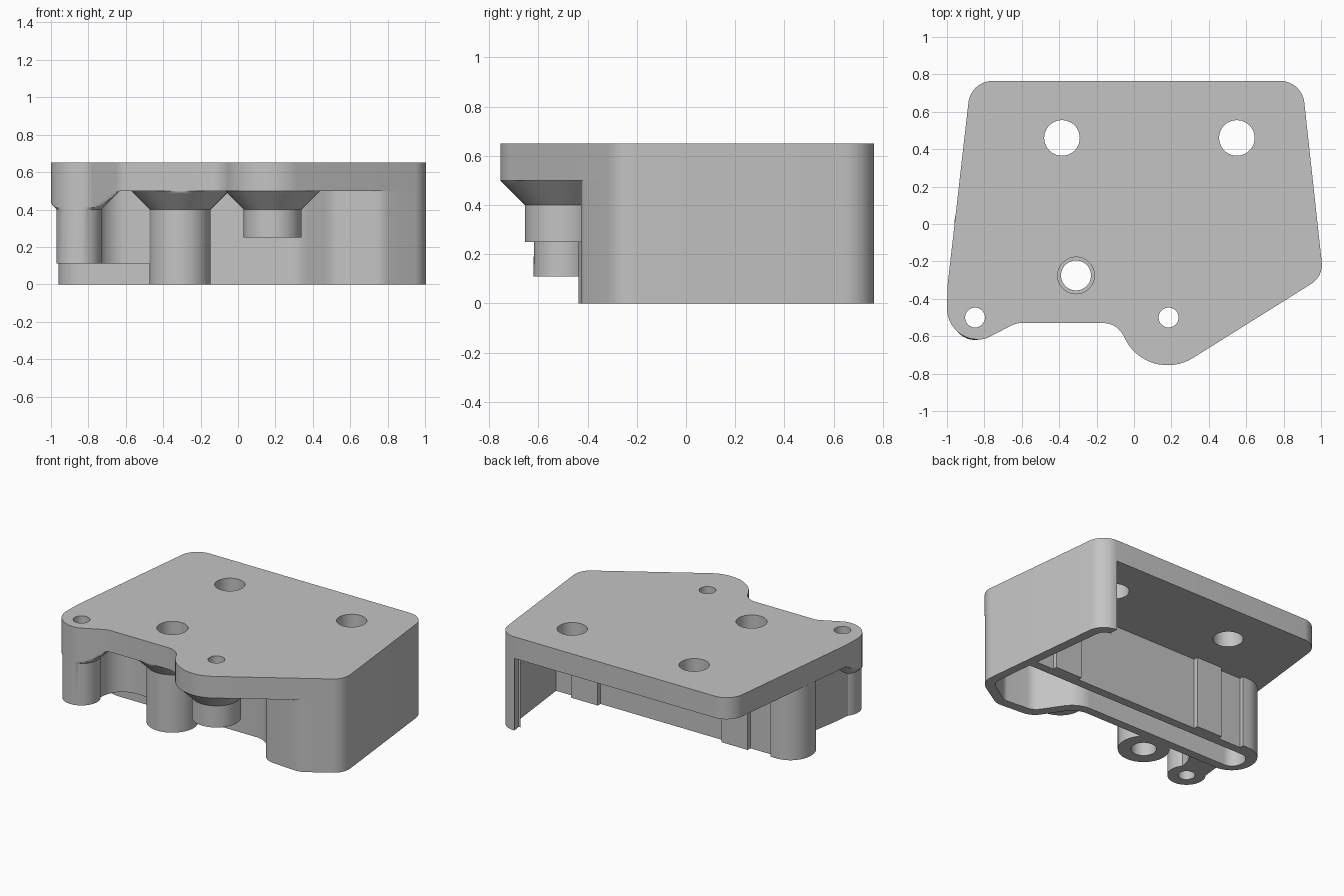
import bpy, bmesh, math
from mathutils import Vector

if "Cube" in bpy.data.objects:
    bpy.data.objects.remove(bpy.data.objects["Cube"])

grey = bpy.data.materials.new("light grey")
grey.use_nodes = True
grey.diffuse_color = (0.55, 0.55, 0.55, 1)
grey.node_tree.nodes["Principled BSDF"].inputs["Base Color"].default_value = grey.diffuse_color

TOP, UNDER, FLARE = 0.65, 0.5, 0.4
SIDES = 96


def fillet(corners):
    """Round each (x, y, radius) corner of a closed outline."""
    out = []
    n = len(corners)
    for i, (x, y, r) in enumerate(corners):
        p = Vector((x, y))
        if r == 0:
            out.append(p)
            continue
        a = (Vector(corners[i - 1][:2]) - p).normalized()
        b = (Vector(corners[(i + 1) % n][:2]) - p).normalized()
        half = a.angle(b) / 2
        start = p + a * (r / math.tan(half))
        centre = p + (a + b).normalized() * (r / math.sin(half))
        arm = start - centre
        turn = math.pi - 2 * half
        if a.x * b.y - a.y * b.x > 0:
            turn = -turn
        steps = max(3, int(abs(turn) / math.radians(6)))
        for k in range(steps + 1):
            t = turn * k / steps
            c, s = math.cos(t), math.sin(t)
            out.append(centre + Vector((arm.x * c - arm.y * s, arm.x * s + arm.y * c)))
    return out


def direction(k):
    return Vector((math.cos(math.tau * k / SIDES), math.sin(math.tau * k / SIDES)))


def circle(x, y, r):
    return [Vector((x, y)) + direction(k) * r for k in range(SIDES)]


def finish(bm, name):
    mesh = bpy.data.meshes.new(name)
    bm.to_mesh(mesh)
    bm.free()
    mesh.materials.append(grey)
    obj = bpy.data.objects.new(name, mesh)
    bpy.context.collection.objects.link(obj)
    bpy.ops.object.select_all(action="DESELECT")
    obj.select_set(True)
    bpy.context.view_layer.objects.active = obj
    bpy.ops.object.shade_smooth_by_angle(angle=math.radians(25))


def prism(name, outlines, z0, z1):
    """Solid from an outer outline followed by any hole outlines."""
    bm = bmesh.new()
    above, edges = {}, []
    for pts in outlines:
        loop = [bm.verts.new((p.x, p.y, z0)) for p in pts]
        edges += [bm.edges.new((loop[i - 1], loop[i])) for i in range(len(loop))]
        for v in loop:
            above[v] = bm.verts.new((v.co.x, v.co.y, z1))
    bmesh.ops.triangle_fill(bm, use_beauty=True, edges=edges, normal=(0, 0, 1))
    for f in list(bm.faces):
        bm.faces.new([above[v] for v in f.verts])
    for e in edges:
        a, b = e.verts
        bm.faces.new((a, b, above[b], above[a]))
    bmesh.ops.recalc_face_normals(bm, faces=bm.faces)
    finish(bm, name)


def reach(origin, ray, outline):
    """Distance from origin along ray to the outline."""
    best = 10.0
    for i, q in enumerate(outline):
        p = outline[i - 1] - origin
        edge = q - outline[i - 1]
        det = ray.x * edge.y - ray.y * edge.x
        if abs(det) > 1e-9:
            t = (p.x * edge.y - p.y * edge.x) / det
            u = (p.x * ray.y - p.y * ray.x) / det
            if t > 0 and 0 <= u <= 1:
                best = min(best, t)
    return best


def boss(name, x, y, r, z0, bore, limit):
    """Hollow post flaring out under the plate, trimmed to the limit outline."""
    bottom = bore[-1][0]
    rings = [(circle(x, y, b), z) for b, z in bore]
    rings += [(circle(x, y, bottom), z0), (circle(x, y, r), z0)]
    origin = Vector((x, y))
    room = [reach(origin, direction(k), limit) for k in range(SIDES)]
    for step in range(11):
        grow = (UNDER - FLARE) * step / 10
        pts = [origin + direction(k) * min(r + grow, room[k]) for k in range(SIDES)]
        rings.append((pts, FLARE + grow))
    bm = bmesh.new()
    loops = [[bm.verts.new((p.x, p.y, z)) for p in pts] for pts, z in rings]
    for lo, hi in zip(loops, loops[1:]):
        for i in range(SIDES):
            bm.faces.new((lo[i - 1], lo[i], hi[i], hi[i - 1]))
    finish(bm, name)


# Top plate with five screw holes
plate = fillet([
    (-0.872, 0.765, 0.13), (0.898, 0.765, 0.13), (1.012, -0.28, 0.12),
    (0.07, -0.87, 0.255), (-0.087, -0.53, 0.12), (-0.63, -0.53, 0.1),
    (-0.8, -0.617, 0.1), (-1.003, -0.617, 0.165), (-0.997, -0.33, 0)])
holes = [circle(-0.385, 0.46, 0.095), circle(0.55, 0.46, 0.095), circle(-0.31, -0.275, 0.098),
         circle(-0.85, -0.5, 0.053), circle(0.185, -0.5, 0.053)]
prism("top_plate", [plate] + holes, UNDER, TOP)

# Skirt: rounded left end, two pads on its back, right wall wrapping the back corner
skirt = fillet([
    (-0.96, 0.16, 0.155), (-0.76, 0.16, 0), (-0.76, 0.13, 0),
    (-0.585, 0.13, 0), (-0.585, 0.16, 0), (-0.385, 0.16, 0), (-0.385, 0.13, 0),
    (0.565, 0.13, 0), (0.565, 0.16, 0), (0.77, 0.16, 0), (0.77, 0.13, 0),
    (0.905, 0.13, 0), (0.838, 0.705, 0.07), (0.79, 0.705, 0), (0.79, 0.765, 0),
    (0.898, 0.765, 0.13), (1.012, -0.28, 0.12), (0.77, -0.43, 0.12),
    (0.5, -0.41, 0.13), (0.33, -0.16, 0.15), (-0.96, -0.16, 0.155)])
pocket = fillet([
    (-0.9, 0.07, 0.08), (0.915, 0.07, 0), (0.945, -0.245, 0.08), (0.76, -0.365, 0.08),
    (0.535, -0.345, 0.1), (0.37, -0.1, 0.18), (-0.9, -0.1, 0.08)])
prism("skirt", [skirt, pocket], 0, UNDER)

# Web joining the corner boss to the skirt
web = fillet([
    (-0.945, -0.43, 0), (-0.93, -0.3, 0), (-0.9, -0.12, 0), (-0.4, -0.13, 0),
    (-0.4, -0.26, 0), (-0.73, -0.26, 0.15), (-0.755, -0.43, 0)])
prism("web", [web], 0.11, UNDER)

# Bosses; the middle one stops inside the skirt wall
behind = [Vector(p) for p in ((-2, -0.13), (2, -0.13), (2, -2), (-2, -2))]
boss("corner_boss", -0.85, -0.5, 0.12, 0.11, [(0.053, UNDER)], plate)
boss("middle_boss", -0.31, -0.275, 0.163, 0, [(0.098, UNDER), (0.08, UNDER)], plate + behind)
boss("front_boss", 0.185, -0.5, 0.155, 0.25, [(0.053, UNDER)], plate)
